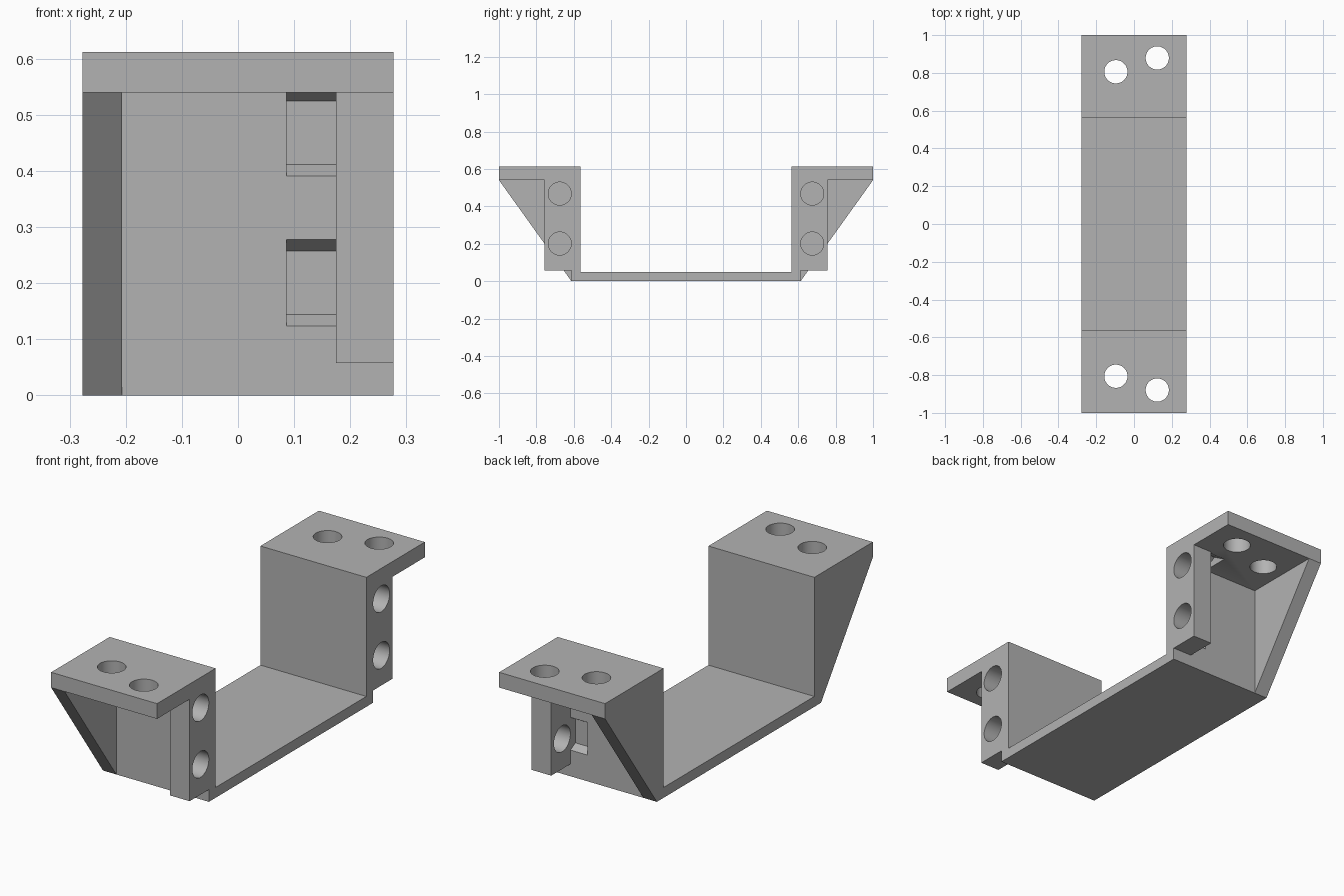
import bpy, bmesh, math
from mathutils import Matrix

default = bpy.data.objects.get("Cube")
if default:
    bpy.data.objects.remove(default, do_unlink=True)

# Main dimensions
W = 0.277            # half width
H = 0.612            # height
SHELF = 0.54         # underside of the mounting shelves
INNER, OUTER = 0.563, 0.613   # wall faces
FLOOR = 0.049
FLANGE_X = 0.175     # inner face of the drilled flange
FLANGE_Y, FLANGE_Z = 0.757, 0.058
BOLT_Y, BOLT_R = 0.675, 0.0615

grey = bpy.data.materials.new("Grey")
grey.use_nodes = True
colour = (0.45, 0.45, 0.45, 1)
grey.diffuse_color = colour
grey.node_tree.nodes["Principled BSDF"].inputs["Base Color"].default_value = colour


def finish(name, bm):
    bmesh.ops.recalc_face_normals(bm, faces=bm.faces)
    mesh = bpy.data.meshes.new(name)
    bm.to_mesh(mesh)
    bm.free()
    mesh.materials.append(grey)
    obj = bpy.data.objects.new(name, mesh)
    bpy.context.collection.objects.link(obj)
    return obj


def extrude_x(name, profile, x0, x1):
    """Extrude a (y, z) outline between two x positions."""
    bm = bmesh.new()
    face = bm.faces.new([bm.verts.new((x0, y, z)) for y, z in profile])
    out = bmesh.ops.extrude_face_region(bm, geom=[face])["geom"]
    verts = [v for v in out if isinstance(v, bmesh.types.BMVert)]
    bmesh.ops.translate(bm, verts=verts, vec=(x1 - x0, 0, 0))
    return finish(name, bm)


def drill(name, centre, radius, depth, sides=48, along_x=False):
    bm = bmesh.new()
    turn = Matrix.Rotation(math.pi / 2, 4, 'Y') if along_x else Matrix()
    bmesh.ops.create_cone(bm, cap_ends=True, segments=sides, radius1=radius,
                          radius2=radius, depth=depth,
                          matrix=Matrix.Translation(centre) @ turn)
    return finish(name, bm)


def combine(target, tool, operation):
    mod = target.modifiers.new(tool.name, 'BOOLEAN')
    mod.operation, mod.object, mod.solver = operation, tool, 'EXACT'
    bpy.context.view_layer.objects.active = target
    bpy.ops.object.modifier_apply(modifier=mod.name)
    bpy.data.objects.remove(tool, do_unlink=True)


# Folded strap: floor, two walls and two outward shelves
half = [(OUTER, 0), (OUTER, SHELF), (1, SHELF), (1, H), (INNER, H), (INNER, FLOOR)]
bracket = extrude_x("bracket", half + [(-y, z) for y, z in reversed(half)], -W, W)

cutters = []
for s in (-1, 1):
    # Triangular gusset on the right edge
    gusset = [(INNER, 0), (OUTER, 0), (1, SHELF), (1, H), (INNER, H)]
    combine(bracket, extrude_x("gusset", [(s * y, z) for y, z in gusset],
                               -W, -W + 0.07), 'UNION')
    # Thick drilled flange on the left edge
    flange = [(INNER, FLANGE_Z), (FLANGE_Y, FLANGE_Z), (FLANGE_Y, H), (INNER, H)]
    combine(bracket, extrude_x("flange", [(s * y, z) for y, z in flange],
                               FLANGE_X, W), 'UNION')
    # Shelf holes
    for x, y in ((-0.096, 0.806), (0.123, 0.879)):
        cutters.append(drill("shelf_hole", (x, s * y, H), BOLT_R, 0.4))
    # Flange holes, each with a hexagonal nut pocket behind it
    for z in (0.468, 0.201):
        cutters.append(drill("flange_hole", (0.225, s * BOLT_Y, z), BOLT_R,
                             0.2, along_x=True))
        pocket = [(s * BOLT_Y + 0.113 * math.sin(k * math.pi / 3),
                   z + 0.113 * math.cos(k * math.pi / 3)) for k in range(6)]
        cutters.append(extrude_x("nut_pocket", pocket, 0.086, FLANGE_X))

for cutter in cutters:
    combine(bracket, cutter, 'DIFFERENCE')

# Smooth bores, crisp edges
bpy.ops.object.select_all(action='DESELECT')
bracket.select_set(True)
bpy.context.view_layer.objects.active = bracket
bpy.ops.object.shade_smooth_by_angle(angle=math.radians(30))
